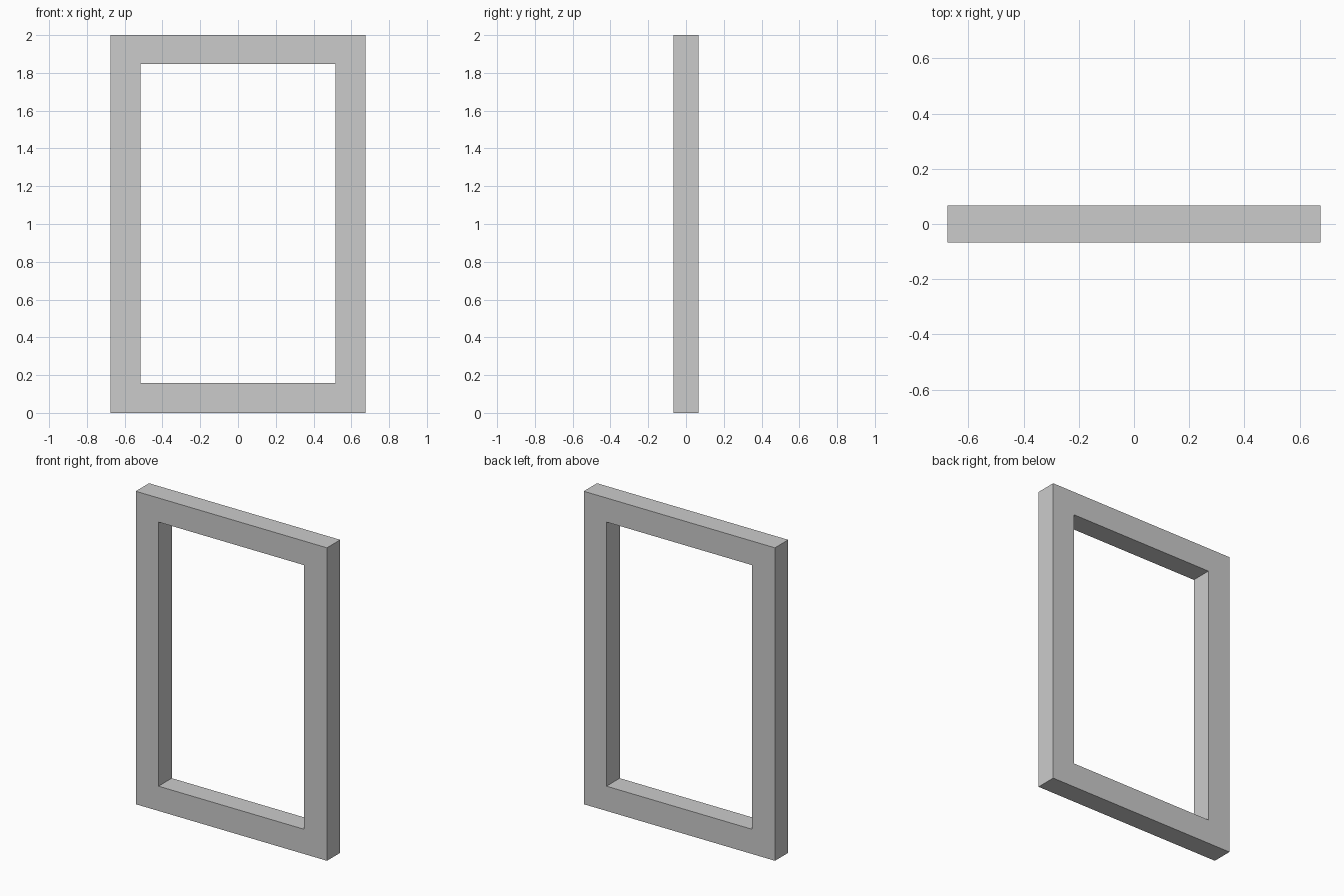
import bpy, bmesh

if "Cube" in bpy.data.objects:
    bpy.data.objects.remove(bpy.data.objects["Cube"])

W, D, H = 0.676, 0.067, 2.0            # outer half width, half depth, height
IW, Z0, Z1 = 0.515, 0.158, 1.846       # opening half width, bottom, top

# Front face as a ring of four quads between outer and inner rectangles
bm = bmesh.new()


def rectangle(w, z0, z1):
    return [bm.verts.new((x, -D, z)) for x, z in ((-w, z0), (w, z0), (w, z1), (-w, z1))]


outer = rectangle(W, 0, H)
inner = rectangle(IW, Z0, Z1)
front = []
for i in range(4):
    j = (i + 1) % 4
    front.append(bm.faces.new((outer[i], outer[j], inner[j], inner[i])))

# Extrude backwards, keeping the front, to make a closed rectangular frame
result = bmesh.ops.extrude_face_region(bm, geom=front, use_keep_orig=True)
back = [v for v in result["geom"] if isinstance(v, bmesh.types.BMVert)]
bmesh.ops.translate(bm, verts=back, vec=(0, 2 * D, 0))
bmesh.ops.recalc_face_normals(bm, faces=bm.faces)

mesh = bpy.data.meshes.new("window_frame")
bm.to_mesh(mesh)
bm.free()
bpy.context.collection.objects.link(bpy.data.objects.new("window_frame", mesh))
